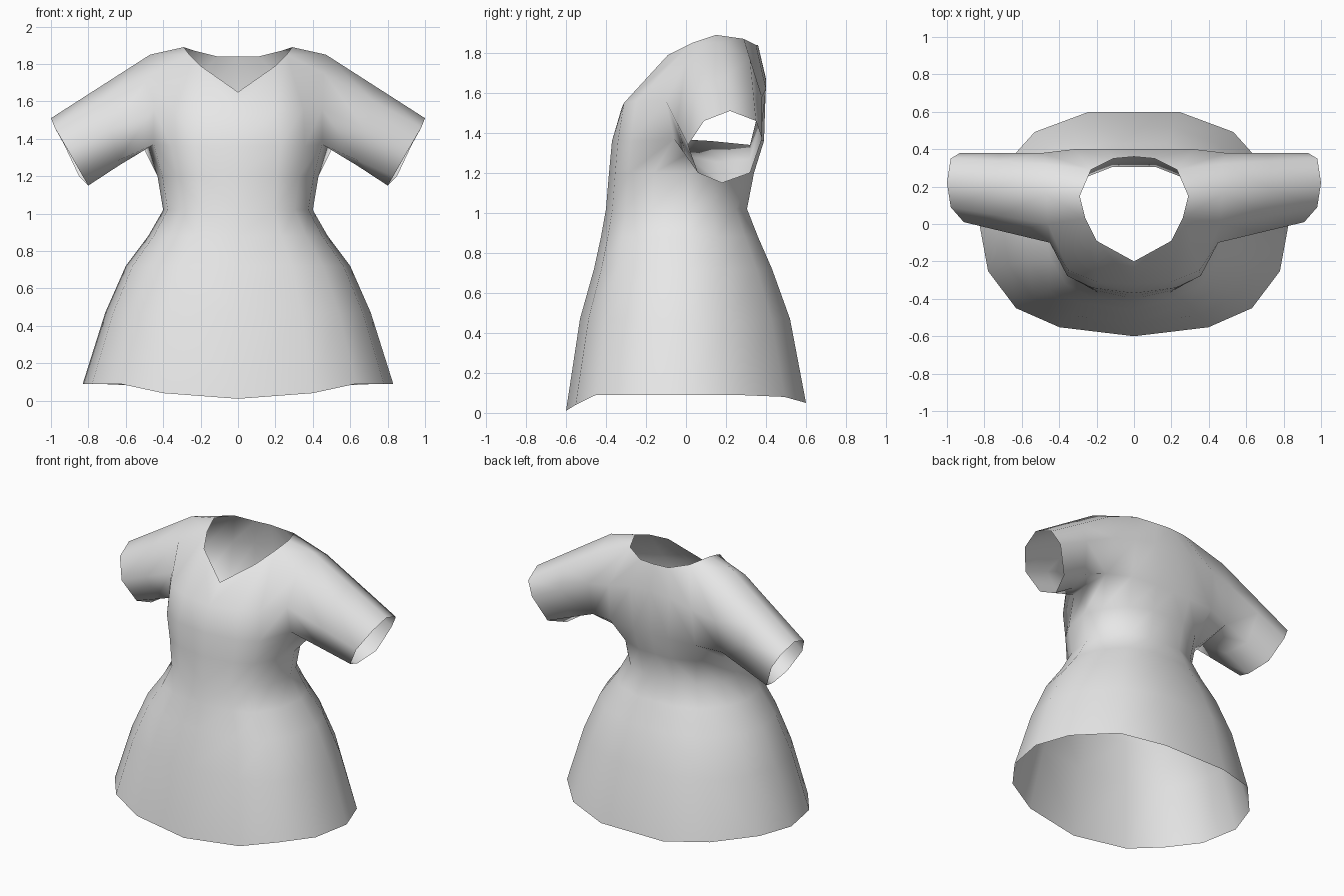
import bpy
import bmesh
from mathutils import Vector

default_cube = bpy.data.objects.get("Cube")
if default_cube:
    bpy.data.objects.remove(default_cube, do_unlink=True)

# One plain cloth colour
cloth = bpy.data.materials.new("grey_cloth")
cloth.use_nodes = True
cloth_colour = (0.8, 0.8, 0.8, 1)
cloth.diffuse_color = cloth_colour
cloth.node_tree.nodes["Principled BSDF"].inputs["Base Color"].default_value = cloth_colour

bm = bmesh.new()


def points(coords):
    """Add a row of vertices."""
    return [bm.verts.new(co) for co in coords]


def strip(lower, upper):
    """Join two equally long rows with quads."""
    for i in range(len(lower) - 1):
        bm.faces.new((lower[i], lower[i + 1], upper[i + 1], upper[i]))


# Half outline of the skirt: front centre, round the side, to back centre
outline = [(0, -1), (.48, -.92), (.76, -.75), (.94, -.42), (1, .03),
           (.9, .42), (.64, .82), (.29, 1), (0, 1)]
hem_dip = [.08, .05, 0, 0, 0, 0, .01, .04, .04]


def body_ring(z, width, front, back, dip=0):
    ring = []
    for (u, v), drop in zip(outline, hem_dip):
        depth = front if v < 0 else back
        ring.append((u * width, v * depth, z - drop * dip))
    return ring


# Skirt and waist: height, half width, front depth, back depth
levels = [(.47, .71, .53, .52), (.72, .6, .46, .43), (.88, .48, .425, .36),
          (1.02, .4, .4, .305), (1.2, .43, .385, .34)]
rows = [points(body_ring(.09, .83, .6, .6, dip=1))]
rows += [points(body_ring(*level)) for level in levels]

# Chest ring, pushed out towards the underarm
chest = points(body_ring(1.36, .47, .37, .39))
chest[3].co = (.45, -.06, 1.37)
chest[4].co = (.48, .12, 1.36)
chest[5].co = (.5, .32, 1.34)
chest[6].co = (.33, .37, 1.36)
rows.append(chest)
for lower, upper in zip(rows, rows[1:]):
    strip(lower, upper)

# Upper front and upper back, either side of the armhole
bust = points([(0, -.32, 1.53), (.2, -.31, 1.55), (.35, -.25, 1.56), (.45, -.1, 1.56)])
blades = points([(.49, .38, 1.58), (.32, .4, 1.62), (.15, .4, 1.66), (0, .4, 1.67)])
strip(chest[:4], bust)
strip(chest[5:], blades)

# Neckline, from the front point over the shoulder to the nape
neck = points([(0, -.2, 1.65), (.2, -.09, 1.79), (.26, .03, 1.85), (.29, .15, 1.89),
               (.23, .29, 1.87), (.11, .35, 1.84), (0, .36, 1.84)])

# Shoulder yoke
shoulder_front, shoulder_top, shoulder_back = points(
    [(.46, 0, 1.75), (.47, .16, 1.85), (.47, .32, 1.77)])
strip(bust, neck[:3] + [shoulder_front])
strip(blades, [shoulder_back] + neck[:3:-1][::-1])
bm.faces.new((neck[2], shoulder_front, shoulder_top, neck[3]))
bm.faces.new((shoulder_top, shoulder_back, neck[4], neck[3]))

# Sleeve from the armhole to an open cuff
armhole = [chest[4], chest[3], bust[3], shoulder_front,
           shoulder_top, shoulder_back, blades[0], chest[5]]
cuff = [(.8, .18, 1.15), (.83, .06, 1.2), (.91, .01, 1.34), (.98, .09, 1.46),
        (1, .22, 1.51), (.98, .35, 1.46), (.93, .38, 1.37), (.85, .32, 1.2)]
previous = armhole
for step in (.5, 1):
    ring = points([a.co.lerp(Vector(c), step) for a, c in zip(armhole, cuff)])
    strip(ring + ring[:1], previous + previous[:1])
    previous = ring

mesh = bpy.data.meshes.new("tunic")
bm.to_mesh(mesh)
bm.free()
mesh.materials.append(cloth)
mesh.shade_smooth()

# Mirror the half garment across the centre line
tunic = bpy.data.objects.new("tunic", mesh)
bpy.context.collection.objects.link(tunic)
mirror = tunic.modifiers.new("mirror", 'MIRROR')
mirror.use_axis[0] = True
mirror.use_mirror_merge = True
mirror.merge_threshold = .001
